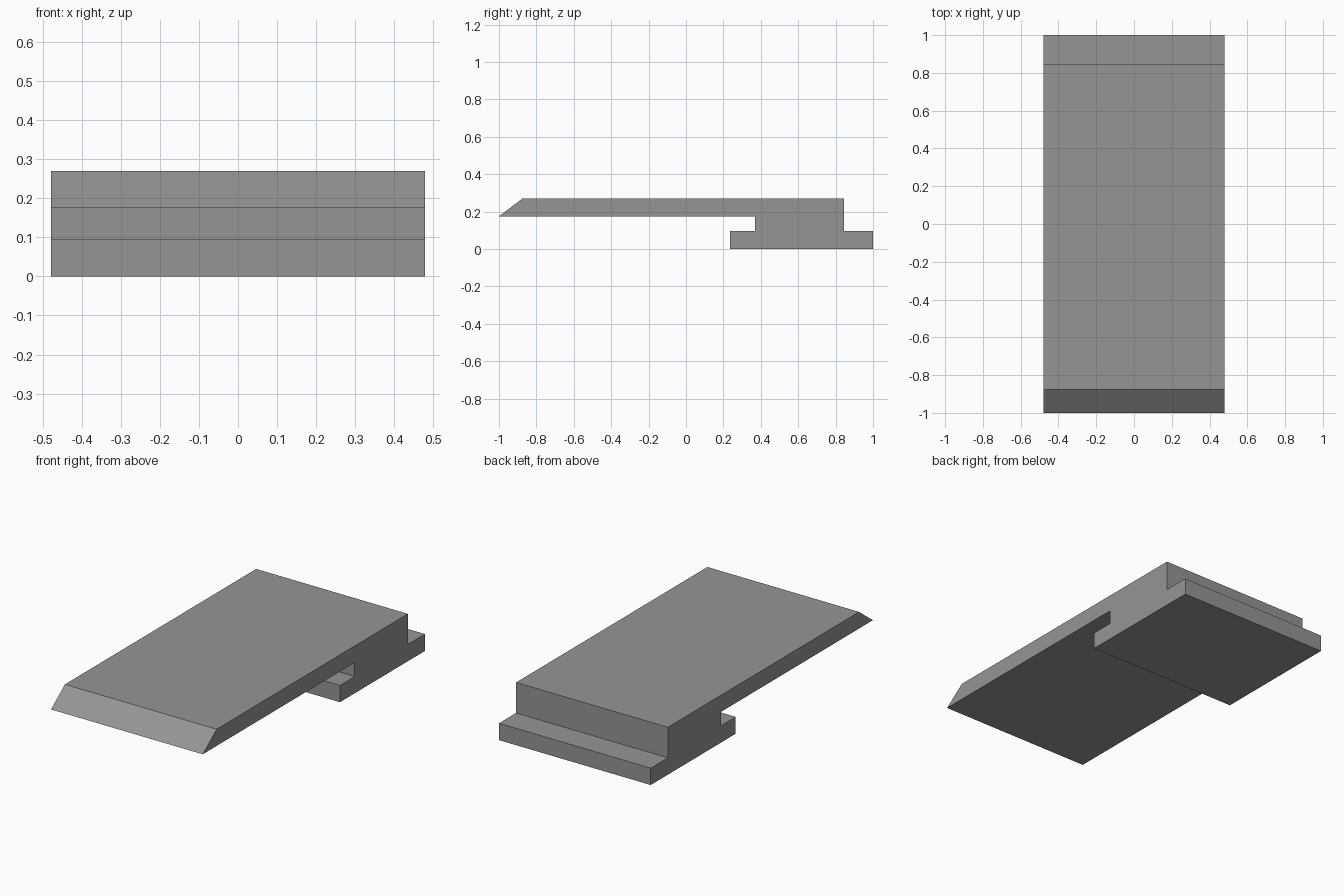
import bpy, bmesh

if "Cube" in bpy.data.objects:
    bpy.data.objects.remove(bpy.data.objects["Cube"])

HALF_WIDTH = 0.478

grey = bpy.data.materials.new("mid grey")
grey.diffuse_color = (0.3, 0.3, 0.3, 1)
grey.use_nodes = True
grey.node_tree.nodes["Principled BSDF"].inputs["Base Color"].default_value = grey.diffuse_color


def extrude_profile(name, profile, half_width, material):
    """Extrude a (y, z) outline symmetrically along x."""
    bm = bmesh.new()
    face = bm.faces.new([bm.verts.new((-half_width, y, z)) for y, z in profile])
    moved = bmesh.ops.extrude_face_region(bm, geom=[face])["geom"]
    verts = [v for v in moved if isinstance(v, bmesh.types.BMVert)]
    bmesh.ops.translate(bm, verts=verts, vec=(2 * half_width, 0, 0))
    bmesh.ops.recalc_face_normals(bm, faces=bm.faces)
    mesh = bpy.data.meshes.new(name)
    bm.to_mesh(mesh)
    bm.free()
    mesh.materials.append(material)
    obj = bpy.data.objects.new(name, mesh)
    bpy.context.collection.objects.link(obj)
    return obj


# Sliding plate: foot rail, neck and long overhanging slab with a sloped nose
extrude_profile("sliding_plate", [
    (0.235, 0), (1, 0), (1, 0.096),             # foot
    (0.846, 0.096), (0.846, 0.27),              # back step
    (-0.875, 0.27), (-1, 0.175),                # slab top and sloped nose
    (0.368, 0.175), (0.368, 0.096), (0.235, 0.096),  # underside slot
], HALF_WIDTH, grey)
